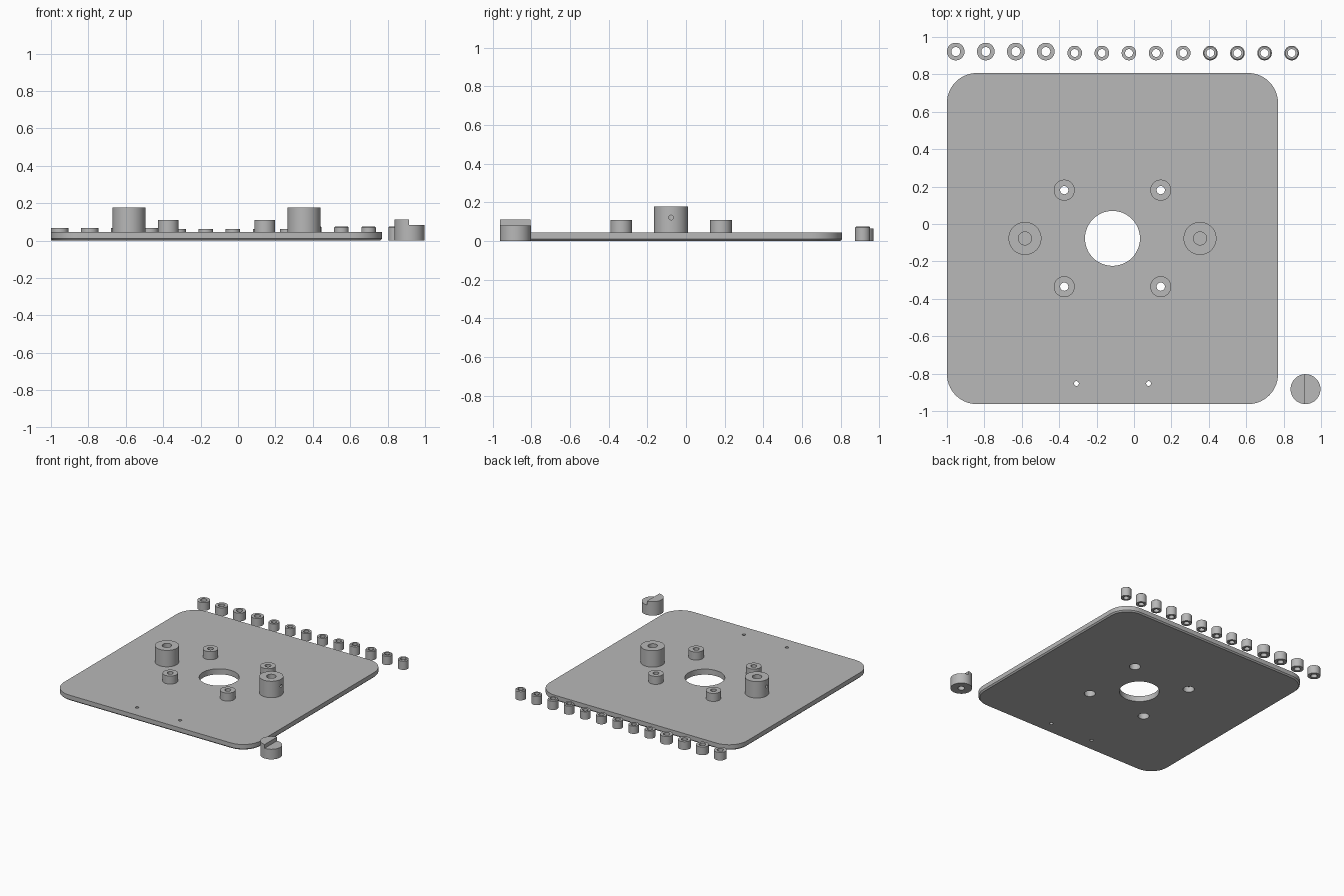
import bpy, bmesh, math
from mathutils import Matrix

if "Cube" in bpy.data.objects:
    bpy.data.objects.remove(bpy.data.objects["Cube"], do_unlink=True)

GREY = (0.48, 0.48, 0.48, 1)
grey = bpy.data.materials.new("plain_grey")
grey.use_nodes = True
grey.diffuse_color = GREY
grey.node_tree.nodes["Principled BSDF"].inputs["Base Color"].default_value = GREY


def add_object(name, bm):
    bmesh.ops.recalc_face_normals(bm, faces=bm.faces)
    mesh = bpy.data.meshes.new(name)
    bm.to_mesh(mesh)
    bm.free()
    mesh.materials.append(grey)
    ob = bpy.data.objects.new(name, mesh)
    bpy.context.collection.objects.link(ob)
    return ob


def lathe(name, profile, x, y, steps=48):
    """Sweep a closed (radius, height) profile around a vertical axis."""
    bm = bmesh.new()
    rings = []
    for r, z in profile:
        if r == 0:
            rings.append([bm.verts.new((x, y, z))] * steps)
        else:
            angles = [math.tau * i / steps for i in range(steps)]
            rings.append([bm.verts.new((x + r * math.cos(a), y + r * math.sin(a), z)) for a in angles])
    for a, b in zip(rings, rings[1:] + rings[:1]):
        for i in range(steps):
            j = (i + 1) % steps
            corners = list(dict.fromkeys((a[i], a[j], b[j], b[i])))
            if len(corners) > 2:
                bm.faces.new(corners)
    return add_object(name, bm)


def tube(name, x, y, outer, inner, bottom, top, chamfer=0.0):
    profile = [(inner, bottom), (outer, bottom), (outer, top - chamfer)]
    if chamfer:
        profile.append((outer - chamfer, top))
    return lathe(name, profile + [(inner, top)], x, y)


def add_rod(bm, x, y, z, radius, depth, turn=Matrix()):
    bmesh.ops.create_cone(bm, cap_ends=True, segments=48, radius1=radius, radius2=radius,
                          depth=depth, matrix=Matrix.Translation((x, y, z)) @ turn)


def add_box(bm, low, high):
    size = [h - l for l, h in zip(low, high)]
    mid = [(h + l) / 2 for l, h in zip(low, high)]
    bmesh.ops.create_cube(bm, size=1, matrix=Matrix.Translation(mid) @ Matrix.Diagonal((*size, 1)))


def cut(ob, bm):
    """Subtract the cutter mesh and discard it."""
    cutter = add_object("cutter", bm)
    cutter.hide_render = True
    mod = ob.modifiers.new("cut", "BOOLEAN")
    mod.operation = "DIFFERENCE"
    mod.solver = "EXACT"
    mod.object = cutter
    bpy.context.view_layer.objects.active = ob
    bpy.ops.object.modifier_apply(modifier=mod.name)
    bpy.data.objects.remove(cutter, do_unlink=True)


parts = []
CX, CY, THICK = -0.115, -0.077, 0.045
standoffs = [(CX + sx * 0.258, CY + sy * 0.258) for sx in (-1, 1) for sy in (-1, 1)]

# Base plate with rounded corners and a chamfered lower edge
bm = bmesh.new()
add_box(bm, (-1, -0.963, 0), (0.77, 0.807, THICK))
upright = [e for e in bm.edges if abs(e.verts[0].co.z - e.verts[1].co.z) > 0.01]
bmesh.ops.bevel(bm, geom=upright, offset=0.16, segments=14, profile=0.5, affect="EDGES")
rim = [e for e in bm.edges if all(v.co.z < 0.001 for v in e.verts)]
bmesh.ops.bevel(bm, geom=rim, offset=0.01, segments=1, affect="EDGES")
plate = add_object("base_plate", bm)

# Centre opening, screw recesses and pin holes
bm = bmesh.new()
add_rod(bm, CX, CY, 0, 0.147, 0.3)
for x, y in standoffs:
    add_rod(bm, x, y, 0, 0.041, 0.3)
for side in (-1, 1):
    add_rod(bm, CX + side * 0.193, -0.853, 0, 0.013, 0.3)
cut(plate, bm)
parts.append(plate)

# Four hollow standoffs
for x, y in standoffs:
    parts.append(tube("standoff", x, y, 0.056, 0.022, THICK, 0.11))

# Two tall bosses with blind bores and an outward set-screw hole
for side in (-1, 1):
    x = CX + side * 0.468
    boss = lathe("tall_boss", [(0, THICK), (0.088, THICK), (0.088, 0.178), (0.035, 0.178),
                               (0.035, 0.06), (0, 0.06)], x, CY)
    bm = bmesh.new()
    add_rod(bm, x + side * 0.07, CY, 0.122, 0.012, 0.1, Matrix.Rotation(math.pi / 2, 4, "Y"))
    cut(boss, bm)
    parts.append(boss)

# Row of loose spacers: wide, narrow, then taller narrow ones
for i in range(4):
    parts.append(tube("wide_spacer", -0.953 + 0.1605 * i, 0.922, 0.047, 0.024, 0, 0.066))
for i in range(9):
    x = -0.317 + 0.145 * i
    if i < 5:
        parts.append(tube("narrow_spacer", x, 0.914, 0.039, 0.021, 0, 0.062))
    else:
        parts.append(tube("tall_spacer", x, 0.914, 0.039, 0.021, 0, 0.076, 0.006))

# Stepped knob with a blind hole underneath
knob = lathe("stepped_knob", [(0, 0.05), (0.025, 0.05), (0.025, 0), (0.08, 0),
                              (0.08, 0.113), (0, 0.113)], 0.917, -0.883)
bm = bmesh.new()
add_box(bm, (0.913, -1.1, 0.082), (1.1, -0.7, 0.2))
cut(knob, bm)
parts.append(knob)

# Smooth round walls, crisp rims
bpy.ops.object.select_all(action="DESELECT")
for ob in parts:
    ob.select_set(True)
bpy.context.view_layer.objects.active = plate
bpy.ops.object.shade_smooth_by_angle(angle=math.radians(30))
